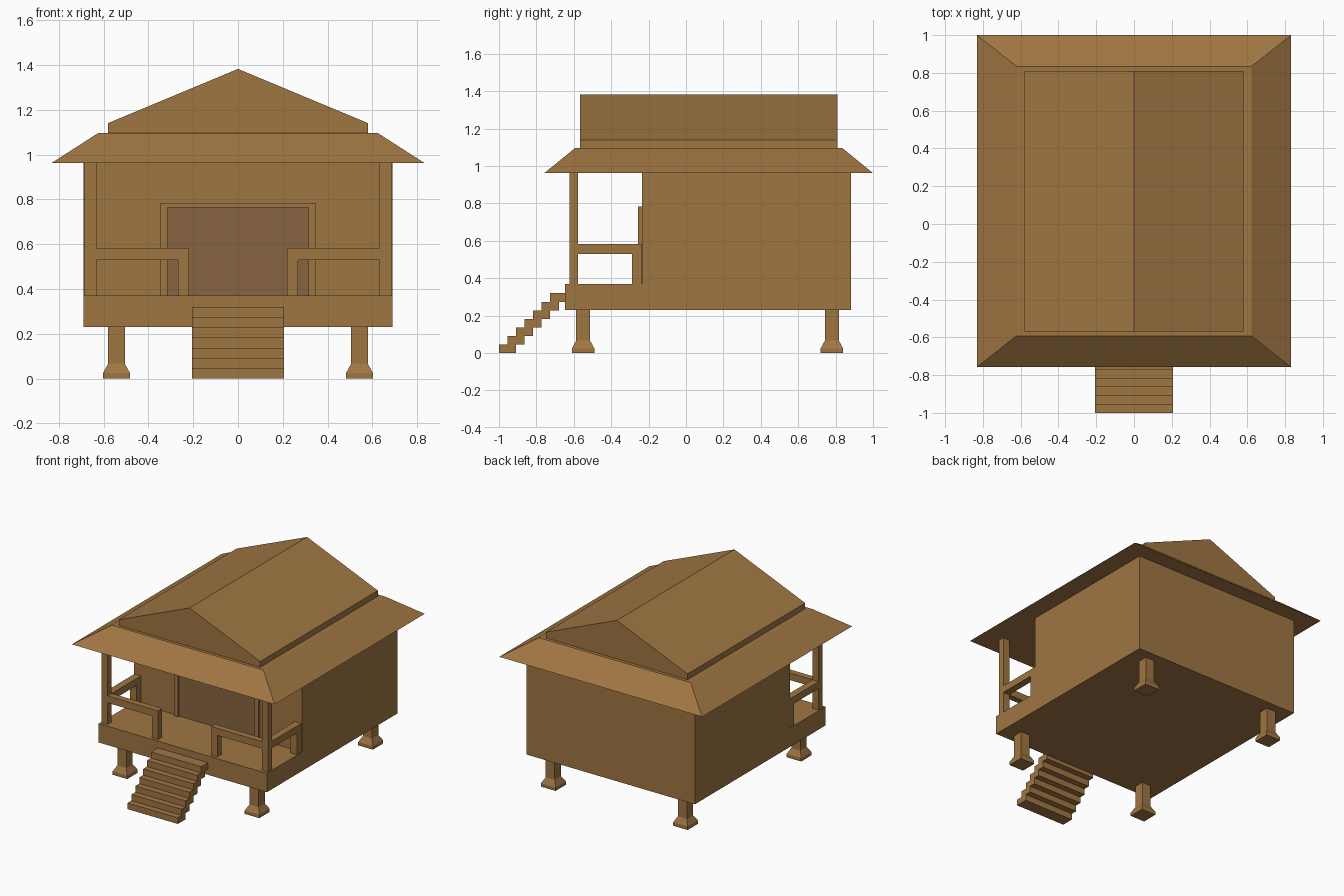
import bpy, bmesh

if "Cube" in bpy.data.objects:
    bpy.data.objects.remove(bpy.data.objects["Cube"])


def material(name, rgb):
    m = bpy.data.materials.new(name)
    m.diffuse_color = (*rgb, 1)
    m.use_nodes = True
    m.node_tree.nodes["Principled BSDF"].inputs["Base Color"].default_value = m.diffuse_color
    return m


WOOD = material("wood", (0.35, 0.18, 0.055))
DOOR = material("door_wood", (0.25, 0.13, 0.055))


def finish(name, bm, mat=WOOD):
    bmesh.ops.recalc_face_normals(bm, faces=bm.faces)
    me = bpy.data.meshes.new(name)
    bm.to_mesh(me)
    bm.free()
    me.materials.append(mat)
    ob = bpy.data.objects.new(name, me)
    bpy.context.collection.objects.link(ob)
    return ob


def loft(name, rings, mat=WOOD):
    """Join equal-length rings of points and cap both ends."""
    bm = bmesh.new()
    vs = [[bm.verts.new(p) for p in r] for r in rings]
    n = len(vs[0])
    for a, b in zip(vs, vs[1:]):
        for i in range(n):
            j = (i + 1) % n
            bm.faces.new((a[i], a[j], b[j], b[i]))
    bm.faces.new(vs[0])
    bm.faces.new(vs[-1])
    return finish(name, bm, mat)


def rect(x0, x1, y0, y1, z):
    return [(x0, y0, z), (x1, y0, z), (x1, y1, z), (x0, y1, z)]


def box(name, x0, x1, y0, y1, z0, z1, mat=WOOD):
    return loft(name, [rect(x0, x1, y0, y1, z0), rect(x0, x1, y0, y1, z1)], mat)


# House body and porch floor as one side profile
side = [(-0.647, 0.23), (0.882, 0.23), (0.882, 0.962), (-0.235, 0.962),
        (-0.235, 0.37), (-0.647, 0.37)]
loft("house_body", [[(x, y, z) for y, z in side] for x in (-0.69, 0.69)])

# Sloped skirt roof
loft("skirt_roof", [rect(-0.832, 0.832, -0.758, 1.0, 0.962),
                    rect(-0.622, 0.622, -0.592, 0.835, 1.097)])

# Gable roof
gable = [(-0.58, 1.09), (0.58, 1.09), (0.58, 1.14), (0, 1.382), (-0.58, 1.14)]
loft("gable_roof", [[(x, y, z) for x, z in gable] for y in (-0.568, 0.81)])

# Stilts with flared feet
for s in (-1, 1):
    for y, end in ((-0.55, "front"), (0.78, "back")):
        x = 0.542 * s
        loft(f"{end}_stilt", [rect(x - h, x + h, y - h, y + h, z) for h, z in
                              ((0.06, 0), (0.06, 0.025), (0.037, 0.067), (0.037, 0.24))])

# Porch posts and railings, mirrored left and right
for s in (-1, 1):
    def mbox(name, x0, x1, *rest):
        box(name, *sorted((s * x0, s * x1)), *rest)
    mbox("porch_post", 0.632, 0.685, -0.624, -0.577, 0.365, 0.965)
    mbox("front_rail", 0.218, 0.635, -0.624, -0.577, 0.53, 0.582)
    mbox("front_rail_post", 0.218, 0.268, -0.624, -0.577, 0.365, 0.53)
    mbox("side_rail", 0.632, 0.685, -0.58, -0.237, 0.53, 0.582)
    mbox("side_rail_post", 0.632, 0.685, -0.288, -0.237, 0.365, 0.53)
    mbox("door_jamb", 0.315, 0.346, -0.256, -0.23, 0.365, 0.783)

# Door
box("door_lintel", -0.315, 0.315, -0.256, -0.23, 0.763, 0.783)
box("door_panel", -0.315, 0.315, -0.239, -0.23, 0.365, 0.763, DOOR)

# Stairs: overlapping treads
for i in range(7):
    y, z = -1 + 0.0457 * i, 0.0457 * i
    box("stair_tread", -0.206, 0.206, y, min(y + 0.0914, -0.645), z, z + 0.0457)
